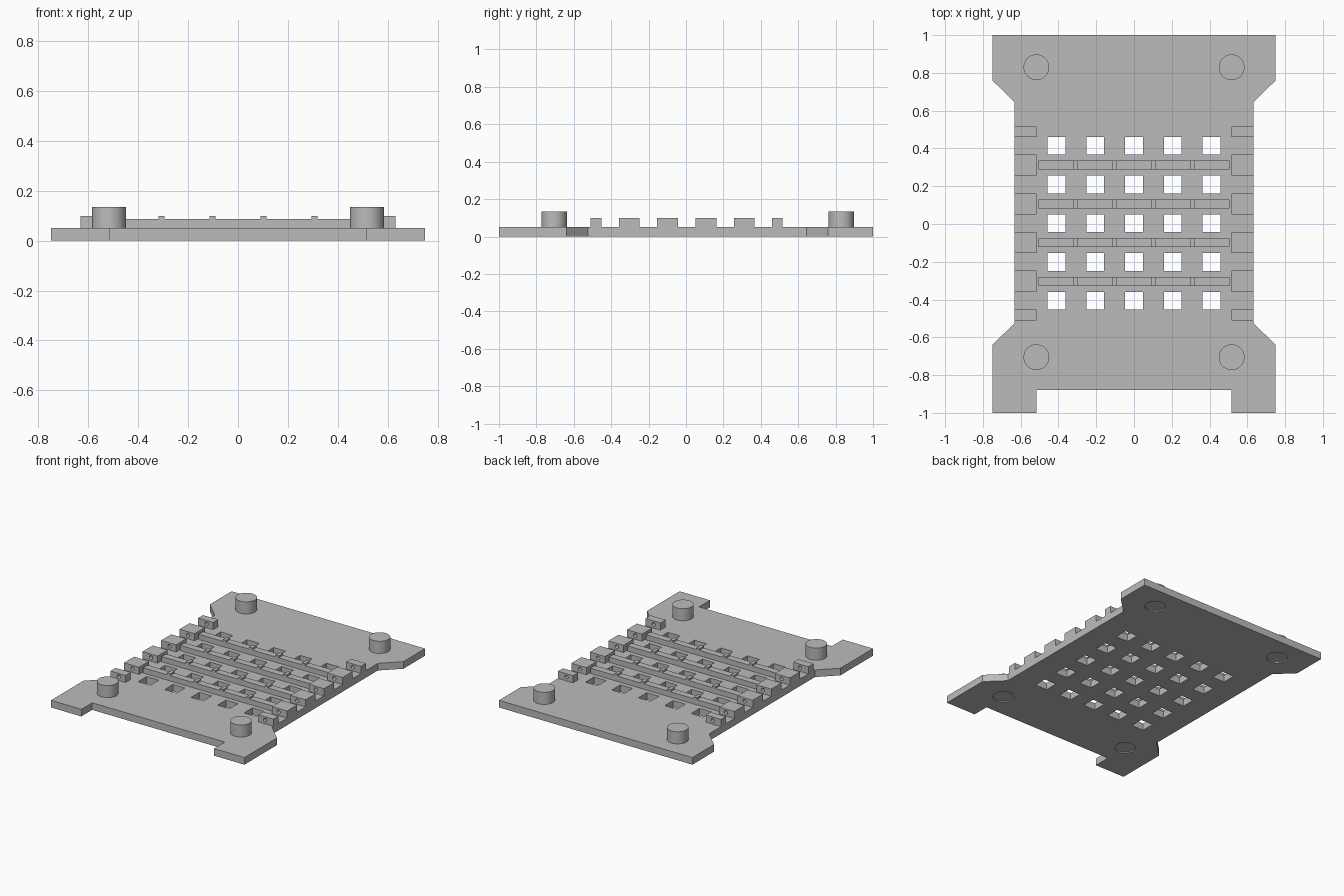
import bpy
import bmesh
from mathutils import Matrix, Vector

if "Cube" in bpy.data.objects:
    bpy.data.objects.remove(bpy.data.objects["Cube"])

grey = bpy.data.materials.new("plain grey")
grey.use_nodes = True
grey.diffuse_color = (0.5, 0.5, 0.5, 1)
grey.node_tree.nodes["Principled BSDF"].inputs["Base Color"].default_value = (0.5, 0.5, 0.5, 1)

PLATE = 0.05      # plate thickness
PITCH = 0.205     # spacing of the window grid
MID = 0.004       # grid centre along y


def finish(name, bm):
    bmesh.ops.recalc_face_normals(bm, faces=bm.faces)
    mesh = bpy.data.meshes.new(name)
    bm.to_mesh(mesh)
    bm.free()
    mesh.materials.append(grey)
    obj = bpy.data.objects.new(name, mesh)
    bpy.context.collection.objects.link(obj)
    return obj


def add_box(bm, x, y, z):
    """Box from (low, high) pairs."""
    size = Vector((x[1] - x[0], y[1] - y[0], z[1] - z[0]))
    centre = Vector((sum(x), sum(y), sum(z))) / 2
    bmesh.ops.create_cube(bm, size=1, matrix=Matrix.Translation(centre) @ Matrix.Diagonal(size).to_4x4())


def add_cylinder(bm, centre, radius, depth, segments, turn=Matrix()):
    bmesh.ops.create_cone(bm, cap_ends=True, segments=segments, radius1=radius, radius2=radius,
                          depth=depth, matrix=Matrix.Translation(centre) @ turn)


def cut(obj, bm):
    cutter = finish("cutter", bm)
    cutter.hide_render = True
    mod = obj.modifiers.new("cut", "BOOLEAN")
    mod.operation, mod.solver, mod.object = "DIFFERENCE", "EXACT", cutter
    bpy.context.view_layer.objects.active = obj
    bpy.ops.object.modifier_apply(modifier=mod.name)
    bpy.data.objects.remove(cutter)


peg_spots = [(s * 0.517, y) for s in (-1, 1) for y in (0.83, -0.705)]

# Waisted base plate with a notch at the front
half = [(0.75, 1), (0.75, 0.76), (0.632, 0.645), (0.632, -0.525),
        (0.75, -0.64), (0.75, -1), (0.515, -1), (0.515, -0.88)]
outline = half + [(-x, y) for x, y in reversed(half)]
bm = bmesh.new()
face = bm.faces.new([bm.verts.new((x, y, 0)) for x, y in outline])
bottom = bmesh.ops.extrude_face_region(bm, geom=[face], use_keep_orig=True)["geom"]
bmesh.ops.translate(bm, vec=(0, 0, PLATE), verts=[v for v in bottom if isinstance(v, bmesh.types.BMVert)])
plate = finish("base_plate", bm)

# Grid of square windows, and shallow round recesses under the pegs
holes = bmesh.new()
for i in range(-2, 3):
    for j in range(-2, 3):
        x, y = i * PITCH, MID + j * PITCH
        add_box(holes, (x - 0.047, x + 0.047), (y - 0.047, y + 0.047), (-0.1, 0.2))
for x, y in peg_spots:
    add_cylinder(holes, (x, y, 0), 0.068, 0.016, 48)
cut(plate, holes)

# Corner pegs
bm = bmesh.new()
for x, y in peg_spots:
    add_cylinder(bm, (x, y, 0.09), 0.068, 0.09, 48)
pegs = finish("corner_pegs", bm)
bpy.ops.object.select_all(action="DESELECT")
pegs.select_set(True)
bpy.context.view_layer.objects.active = pegs
bpy.ops.object.shade_smooth_by_angle()

# Side blocks between the window rows, pierced lengthwise
bm = bmesh.new()
bores = bmesh.new()
along_y = Matrix.Rotation(1.5708, 4, "X")
for s in (-1, 1):
    xs = tuple(sorted((s * 0.515, s * 0.632)))
    for j in range(6):
        y = MID + (j - 2.5) * PITCH
        low, high = y - 0.056, y + 0.056
        if j == 0:
            low = -0.51
        if j == 5:
            high = 0.515
        add_box(bm, xs, (low, high), (PLATE, 0.1))
    add_cylinder(bores, (s * 0.567, 0, 0.076), 0.013, 1.5, 16, along_y)
blocks = finish("side_blocks", bm)
cut(blocks, bores)

# Cross rails with small dividers on top
rails = bmesh.new()
dividers = bmesh.new()
for j in range(4):
    y = MID + (j - 1.5) * PITCH
    span = (y - 0.024, y + 0.024)
    add_box(rails, (-0.506, 0.506), span, (PLATE, 0.087))
    for i in range(4):
        x = (i - 1.5) * PITCH
        add_box(dividers, (x - 0.012, x + 0.012), span, (0.087, 0.1))
finish("cross_rails", rails)
finish("rail_dividers", dividers)
